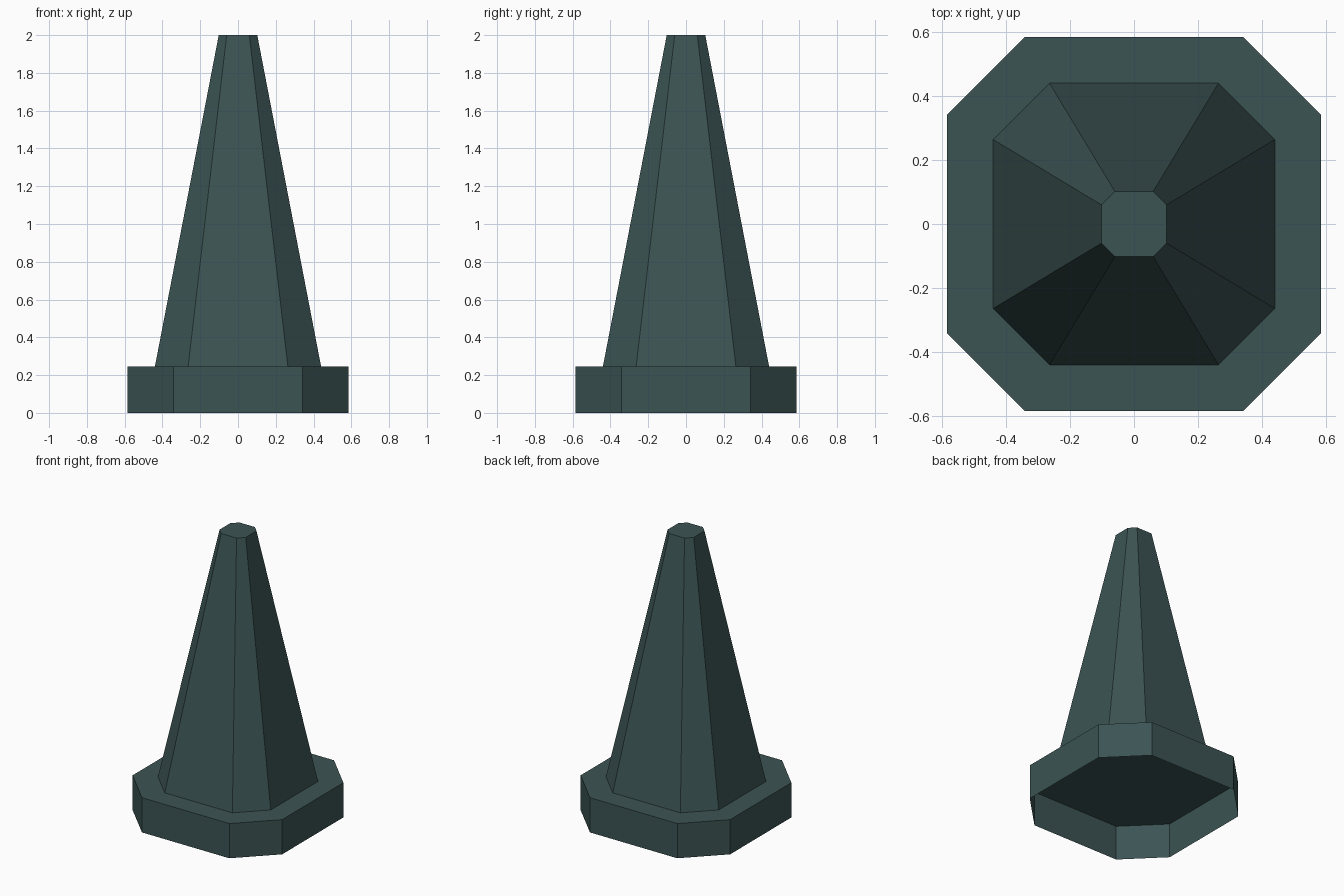
import bpy, bmesh

if "Cube" in bpy.data.objects:
    bpy.data.objects.remove(bpy.data.objects["Cube"])

mat = bpy.data.materials.new("dark slate green")
mat.diffuse_color = (0.045, 0.087, 0.087, 1)
mat.use_nodes = True
mat.node_tree.nodes["Principled BSDF"].inputs["Base Color"].default_value = mat.diffuse_color


def ring(bm, half, flat, z):
    """Chamfered square: half width and half length of each straight side."""
    a, b = half, flat
    pts = [(a, -b), (a, b), (b, a), (-b, a), (-a, b), (-a, -b), (-b, -a), (b, -a)]
    return [bm.verts.new((x, y, z)) for x, y in pts]


def frustum(name, low, high):
    """Eight-sided shell, capped on top and open underneath."""
    bm = bmesh.new()
    lo, hi = ring(bm, *low), ring(bm, *high)
    for i in range(8):
        j = (i + 1) % 8
        bm.faces.new((lo[i], lo[j], hi[j], hi[i]))
    bm.faces.new(hi)
    me = bpy.data.meshes.new(name)
    bm.to_mesh(me)
    bm.free()
    me.materials.append(mat)
    ob = bpy.data.objects.new(name, me)
    bpy.context.collection.objects.link(ob)
    return ob


# Hollow base plate and tapered body
frustum("base_plate", (0.584, 0.341, 0.0), (0.584, 0.341, 0.245))
frustum("tapered_body", (0.44, 0.264, 0.245), (0.102, 0.06, 2.0))
